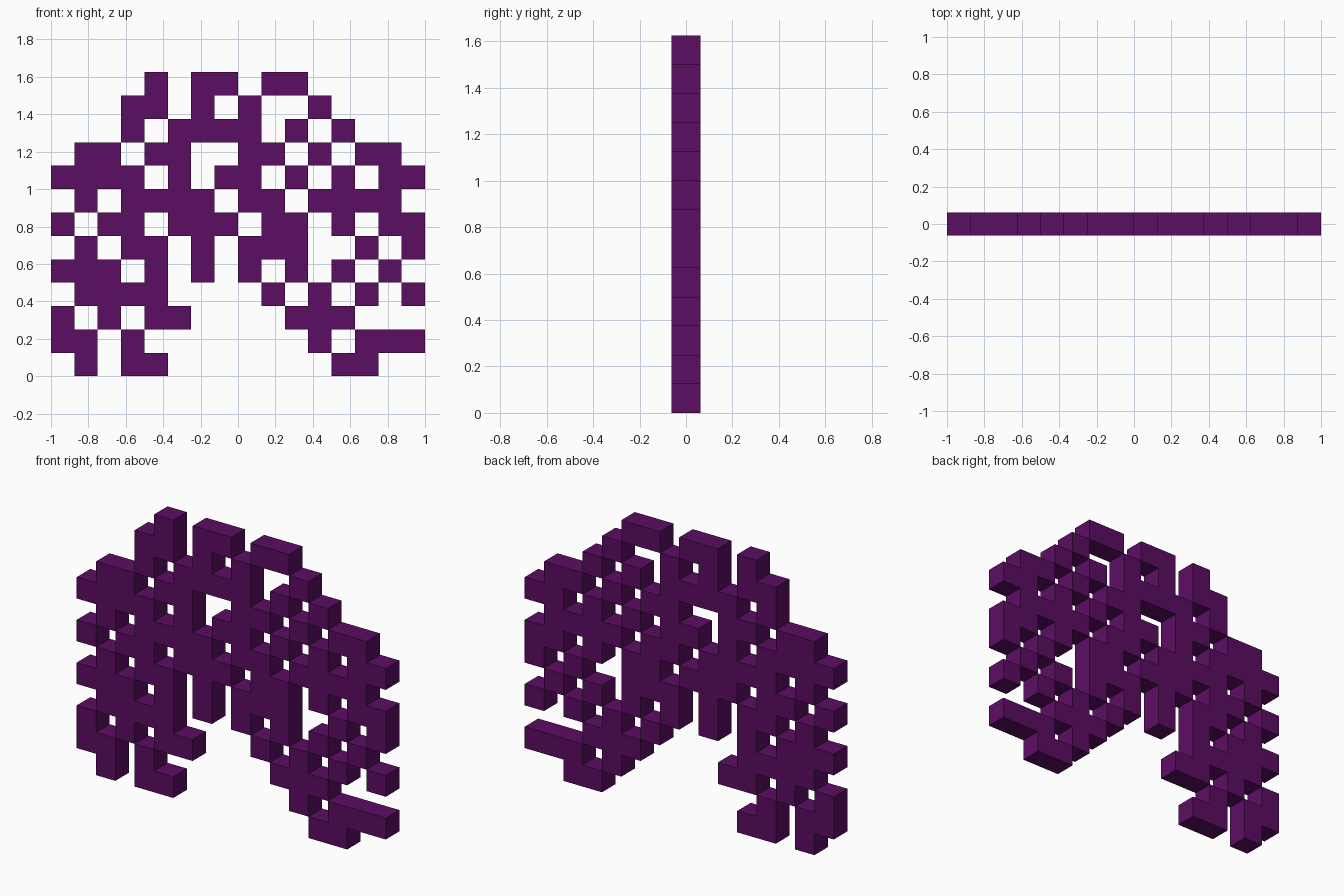
import bpy
import bmesh

if "Cube" in bpy.data.objects:
    bpy.data.objects.remove(bpy.data.objects["Cube"])

CELL = 0.125
HALF = CELL / 2

# Pixel pattern seen from the front, top row first
PATTERN = [
    "....#.##.##.....",
    "...##.#.#..#....",
    "...#.####.#.#...",
    ".##.##..##.#.##.",
    "####.#.##.#.#.##",
    ".#.####.##.####.",
    "#.##.###.##.#.##",
    ".#.##.#.###..#.#",
    "###.#.#.#.#.#.#.",
    ".####....#.#.#.#",
    "#.#.##....###...",
    "##.#.......#.###",
    ".#.##.......##..",
]
cells = {(c, r) for r, row in enumerate(reversed(PATTERN))
         for c, mark in enumerate(row) if mark == "#"}

bm = bmesh.new()


def quad(*corners):
    bm.faces.new([bm.verts.new((x * CELL - 1, y * HALF, z * CELL))
                  for x, y, z in corners])


for c, r in sorted(cells):
    ring = [(c, r), (c + 1, r), (c + 1, r + 1), (c, r + 1)]
    # Front and back of the cell
    quad(*[(x, -1, z) for x, z in ring])
    quad(*[(x, 1, z) for x, z in reversed(ring)])
    # Side walls only where there is no neighbour
    for i, (dc, dr) in enumerate([(0, -1), (1, 0), (0, 1), (-1, 0)]):
        if (c + dc, r + dr) not in cells:
            (x0, z0), (x1, z1) = ring[i], ring[(i + 1) % 4]
            quad((x0, -1, z0), (x0, 1, z0), (x1, 1, z1), (x1, -1, z1))

bmesh.ops.remove_doubles(bm, verts=bm.verts, dist=0.0001)
mesh = bpy.data.meshes.new("pixel_panel")
bm.to_mesh(mesh)
bm.free()

panel = bpy.data.objects.new("pixel_panel", mesh)
bpy.context.collection.objects.link(panel)

# Deep purple
purple = bpy.data.materials.new("deep_purple")
purple.diffuse_color = (0.105, 0.004, 0.125, 1)
purple.use_nodes = True
purple.node_tree.nodes["Principled BSDF"].inputs["Base Color"].default_value = purple.diffuse_color
mesh.materials.append(purple)
